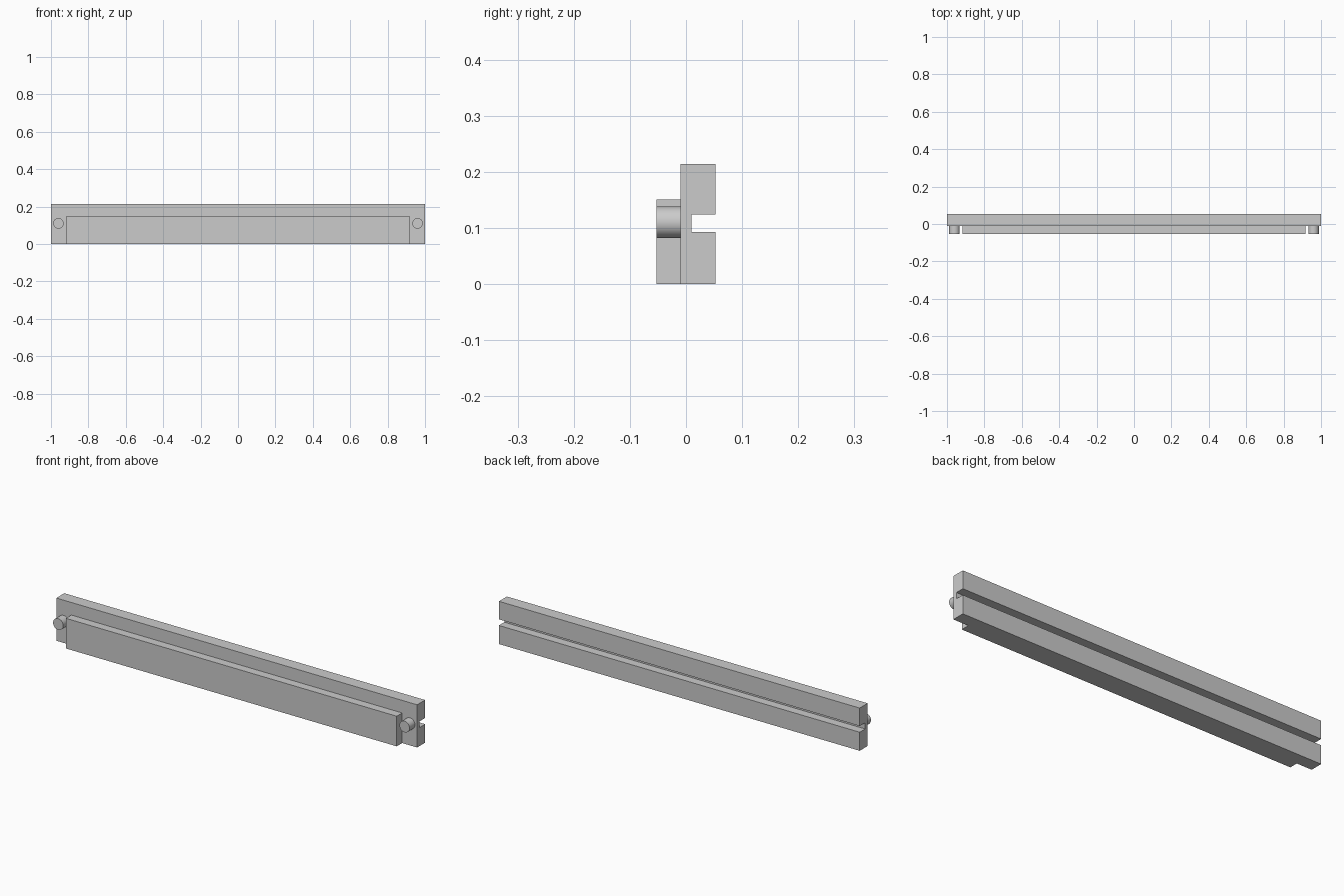
import bpy
import bmesh
import math

cube = bpy.data.objects.get("Cube")
if cube:
    bpy.data.objects.remove(cube, do_unlink=True)

grey = bpy.data.materials.new("light grey")
grey.use_nodes = True
grey.diffuse_color = (0.6, 0.6, 0.6, 1)
grey.node_tree.nodes["Principled BSDF"].inputs["Base Color"].default_value = grey.diffuse_color

BACK, MIDDLE, FRONT = 0.053, -0.01, -0.053


def extrude_profile(name, profile, half_length):
    """Extrude a closed (y, z) profile along x, centred on x = 0."""
    bm = bmesh.new()
    face = bm.faces.new([bm.verts.new((-half_length, y, z)) for y, z in profile])
    result = bmesh.ops.extrude_face_region(bm, geom=[face])
    moved = [v for v in result["geom"] if isinstance(v, bmesh.types.BMVert)]
    bmesh.ops.translate(bm, verts=moved, vec=(2 * half_length, 0, 0))
    bmesh.ops.recalc_face_normals(bm, faces=bm.faces)
    mesh = bpy.data.meshes.new(name)
    bm.to_mesh(mesh)
    bm.free()
    mesh.materials.append(grey)
    obj = bpy.data.objects.new(name, mesh)
    bpy.context.collection.objects.link(obj)
    return obj


# Long rail with a groove along its back
top, groove_y, groove_low, groove_high = 0.214, 0.01, 0.093, 0.124
extrude_profile("grooved_rail", [
    (MIDDLE, 0), (BACK, 0), (BACK, groove_low), (groove_y, groove_low),
    (groove_y, groove_high), (BACK, groove_high), (BACK, top), (MIDDLE, top)], 1)

# Shorter plate on the front
extrude_profile("front_plate", [
    (FRONT, 0), (MIDDLE, 0), (MIDDLE, 0.151), (FRONT, 0.151)], 0.917)

# Round peg at each end
for side, x in (("left", 0.96), ("right", -0.96)):
    bpy.ops.mesh.primitive_cylinder_add(
        vertices=48, radius=0.028, depth=MIDDLE - FRONT,
        location=(x, (MIDDLE + FRONT) / 2, 0.11), rotation=(math.pi / 2, 0, 0))
    peg = bpy.context.object
    peg.name = side + "_peg"
    peg.data.materials.append(grey)
    bpy.ops.object.shade_smooth_by_angle(angle=math.radians(30))
